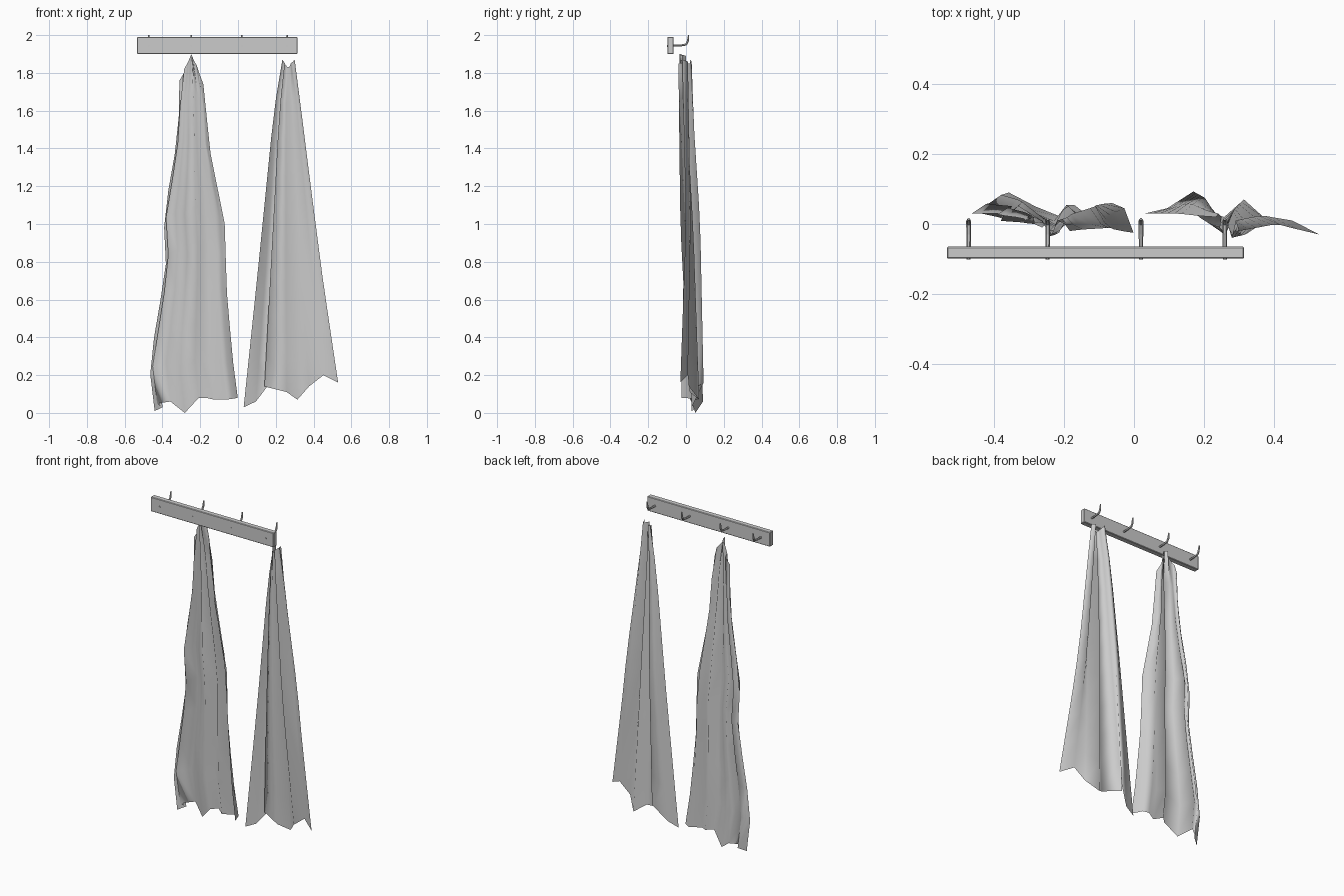
import bpy, bmesh
from mathutils import Vector

if "Cube" in bpy.data.objects:
    bpy.data.objects.remove(bpy.data.objects["Cube"])


def make_object(name, bm, smooth):
    mesh = bpy.data.meshes.new(name)
    bm.to_mesh(mesh)
    bm.free()
    for p in mesh.polygons:
        p.use_smooth = smooth
    ob = bpy.data.objects.new(name, mesh)
    bpy.context.collection.objects.link(ob)
    return ob


def lookup(pts, z):
    # pts are (z, x) pairs, sorted from high to low
    if z >= pts[0][0]:
        return pts[0][1]
    for (z0, x0), (z1, x1) in zip(pts, pts[1:]):
        if z >= z1:
            return x0 + (x1 - x0) * (z0 - z) / (z0 - z1)
    return pts[-1][1]


# wall board
bm = bmesh.new()
bmesh.ops.create_cube(bm, size=1)
bmesh.ops.scale(bm, vec=(0.85, 0.034, 0.09), verts=bm.verts)
bmesh.ops.translate(bm, vec=(-0.11, -0.082, 1.945), verts=bm.verts)
board = make_object("rack_board", bm, False)
bev = board.modifiers.new("soft_edge", 'BEVEL')
bev.width = 0.003
bev.segments = 1

# hooks: tapered pegs turning up at the tip
PATH = [(-0.101, 1.943, 0.006), (-0.03, 1.945, 0.0065), (0.0, 1.95, 0.007),
        (0.009, 1.965, 0.007), (0.014, 2.0, 0.004)]


def hook(x, i):
    bm = bmesh.new()
    rings = []
    for k, (y, z, r) in enumerate(PATH):
        a, b = PATH[max(k - 1, 0)], PATH[min(k + 1, len(PATH) - 1)]
        d = Vector((0, b[0] - a[0], b[1] - a[1])).normalized()
        n = Vector((0, -d.z, d.y))
        shape = ((1, 0), (.5, .8), (-.5, .8), (-1, 0), (-.5, -.8), (.5, -.8))
        rings.append([bm.verts.new(Vector((x + r * c, y, z)) + n * r * s) for c, s in shape])
    for r0, r1 in zip(rings, rings[1:]):
        for j in range(6):
            bm.faces.new((r0[j], r0[(j + 1) % 6], r1[(j + 1) % 6], r1[j]))
    bm.faces.new(rings[0])
    bm.faces.new(rings[-1])
    bmesh.ops.recalc_face_normals(bm, faces=bm.faces)
    make_object("hook_%d" % i, bm, False)


for i, x in enumerate((-0.473, -0.247, 0.02, 0.26)):
    hook(x, i + 1)


# hanging cloths: pleats run from the gathered top to the jagged hem
def cloth(name, left, right, pleats, rows=9):
    # pleat: (u, y_top, y_middle, y_hem, z_top, z_hem)
    bm = bmesh.new()
    grid = []
    for r in range(rows + 1):
        t = r / rows
        line = []
        for u, y0, y1, y2, zt, zb in pleats:
            z = zt + (zb - zt) * t
            a, b = lookup(left, z), lookup(right, z)
            y = y0 + (y1 - y0) * t * 2 if t < .5 else y1 + (y2 - y1) * (t * 2 - 1)
            line.append(bm.verts.new((a + (b - a) * u, y, z)))
        grid.append(line)
    for g0, g1 in zip(grid, grid[1:]):
        for j in range(len(pleats) - 1):
            bm.faces.new((g0[j], g1[j], g1[j + 1], g0[j + 1]))
    make_object(name, bm, True)


cloth("left_cloth",
      [(1.9, -.26), (1.76, -.31), (1.5, -.315), (1.27, -.35), (1.05, -.395),
       (.8, -.38), (.6, -.41), (.25, -.47), (0, -.44)],
      [(1.9, -.235), (1.82, -.2), (1.7, -.175), (1.42, -.155), (1, -.07),
       (.65, -.06), (.3, -.03), (.07, 0)],
      [(0, .01, .03, .03, 1.76, .01),
       (.1, .02, .05, .06, 1.80, .03),
       (.04, .00, .01, .04, 1.82, .05),
       (.2, -.01, .06, .09, 1.86, .06),
       (.36, .00, .02, .05, 1.89, .0),
       (.54, -.035, -.03, .02, 1.90, .08),
       (.62, -.02, .05, .055, 1.89, .08),
       (.72, -.03, .02, .02, 1.87, .07),
       (.86, .01, .05, .06, 1.84, .07),
       (.94, .0, .0, .045, 1.78, .075),
       (1, -.02, -.01, -.025, 1.74, .08)])

cloth("right_cloth",
      [(1.87, .235), (1.6, .19), (1.2, .15), (.75, .105), (.03, .03)],
      [(1.87, .30), (1.6, .335), (1.2, .385), (.7, .45), (.16, .53), (0, .555)],
      [(0, .02, .03, .03, 1.87, .03),
       (.12, .03, .06, .045, 1.86, .06),
       (.26, .02, .075, .093, 1.85, .16),
       (.2, -.01, .02, .06, 1.85, .14),
       (.44, -.03, -.02, .02, 1.83, .11),
       (.55, -.01, .04, .07, 1.83, .07),
       (.68, -.04, -.03, .015, 1.85, .14),
       (.85, .01, .025, .01, 1.86, .2),
       (1, -.02, .0, -.03, 1.87, .16)])
